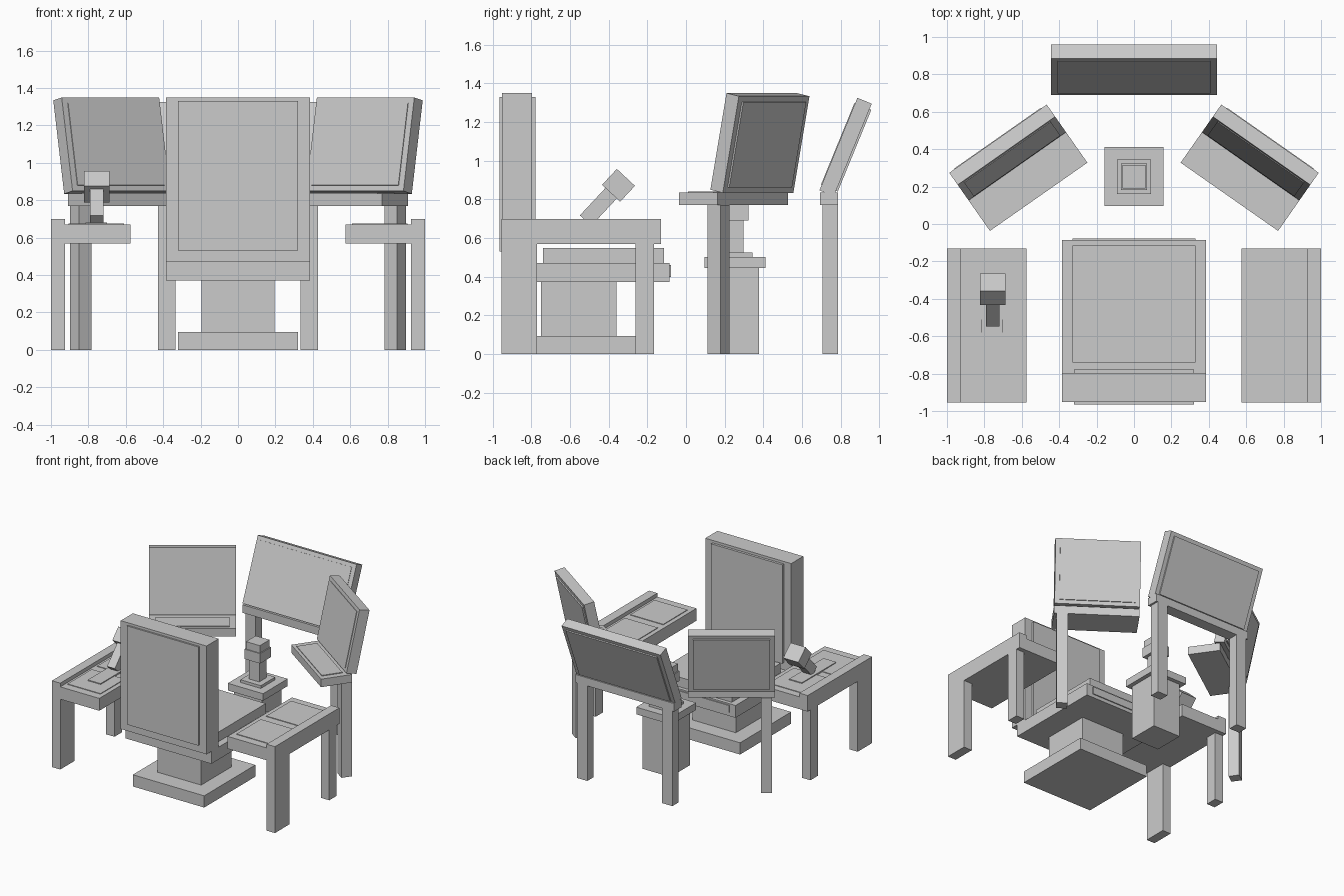
import bpy, bmesh
from math import radians
from mathutils import Matrix, Vector

if "Cube" in bpy.data.objects:
    bpy.data.objects.remove(bpy.data.objects["Cube"])


def box(name, x, y, z, m=Matrix()):
    """Box from (min, max) ranges, placed by matrix m."""
    bm = bmesh.new()
    bmesh.ops.create_cube(bm, size=1)
    for v in bm.verts:
        p = [(r[0] + r[1]) / 2 + c * (r[1] - r[0]) for r, c in zip((x, y, z), v.co)]
        v.co = m @ Vector(p)
    me = bpy.data.meshes.new(name)
    bm.to_mesh(me)
    bm.free()
    ob = bpy.data.objects.new(name, me)
    bpy.context.collection.objects.link(ob)
    return ob


def mirrored(s, a, b):
    """x range on side s."""
    return (a, b) if s > 0 else (-b, -a)


def tilted_screen(name, m, half, length, y, z, tilt):
    """Leaning slab with a display plate in front and a cover plate behind."""
    t = m @ Matrix.Translation((0, y, z)) @ Matrix.Rotation(-tilt, 4, 'X')
    box(name + "_slab", (-half, half), (0, 0.08), (0, length), t)
    w = half - 0.035
    box(name + "_display", (-w, w), (-0.004, 0.01), (0.03, length - 0.03), t)
    box(name + "_back_cover", (-w, w), (0.07, 0.09), (0.03, length - 0.03), t)


# Chair
box("chair_base", (-0.32, 0.32), (-0.89, -0.235), (0, 0.095))
box("chair_pedestal", (-0.195, 0.195), (-0.75, -0.36), (0.095, 0.375))
box("seat_frame", (-0.385, 0.385), (-0.89, -0.085), (0.372, 0.472))
box("seat_front_trim", (-0.33, 0.33), (-0.1, -0.077), (0.40, 0.46))
box("seat_cushion", (-0.33, 0.33), (-0.74, -0.115), (0.472, 0.55))
box("backrest", (-0.385, 0.385), (-0.952, -0.797), (0.472, 1.35))
box("backrest_pad", (-0.32, 0.32), (-0.80, -0.777), (0.53, 1.33))
box("backrest_rear_panel", (-0.32, 0.32), (-0.965, -0.95), (0.53, 1.33))

# Side consoles with outer rail, legs and button panels
for side, s in (("left", -1), ("right", 1)):
    outer = mirrored(s, 0.925, 1.0)
    box(side + "_console_top", mirrored(s, 0.575, 1.0), (-0.955, -0.13), (0.57, 0.67))
    box(side + "_console_rail", outer, (-0.955, -0.13), (0.66, 0.70))
    box(side + "_console_front_leg", outer, (-0.955, -0.77), (0, 0.57))
    box(side + "_console_rear_leg", outer, (-0.26, -0.165), (0, 0.57))
    for i, y in enumerate(((-0.89, -0.58), (-0.51, -0.19))):
        box(f"{side}_console_panel_{i}", mirrored(s, 0.61, 0.905), y, (0.665, 0.675))

# Lever on the left console
box("lever_plate", (-0.815, -0.70), (-0.76, -0.32), (0.665, 0.682))
lever = Matrix.Translation((-0.755, -0.349, 0.873)) @ Matrix.Rotation(radians(-43), 4, 'X')
box("lever_stick", (-0.035, 0.035), (-0.04, 0.04), (-0.25, 0), lever)
box("lever_handle", (-0.068, 0.068), (-0.064, 0.064), (-0.056, 0.056), lever)

# Central control column: (half width, bottom, top)
for name, h, z0, z1 in (("column_body", 0.125, 0, 0.445),
                        ("column_plate", 0.158, 0.445, 0.503),
                        ("column_collar", 0.092, 0.503, 0.525),
                        ("column_stem", 0.045, 0.525, 0.69),
                        ("column_grip", 0.07, 0.69, 0.77),
                        ("column_cap", 0.062, 0.77, 0.83)):
    box(name, (-h, h), (0.253 - h, 0.253 + h), (z0, z1))

# Rear screen on two legs
tilted_screen("rear_screen", Matrix(), 0.443, 0.517, 0.69, 0.847, radians(22.3))
box("rear_screen_beam", (-0.443, 0.443), (0.692, 0.785), (0.77, 0.835))
for side, s in (("left", -1), ("right", 1)):
    box(f"rear_screen_{side}_leg", mirrored(s, 0.335, 0.427), (0.705, 0.785), (0, 0.77))

# Angled side screens with a keyboard tray and one outer leg
for side, s in (("left", -1), ("right", 1)):
    m = Matrix.Translation((s * 0.73, 0.46, 0)) @ Matrix.Rotation(radians(-35 * s), 4, 'Z')
    tilted_screen(side + "_screen", m, 0.318, 0.51, -0.185, 0.85, radians(11.5))
    box(side + "_tray", (-0.318, 0.318), (-0.384, -0.14), (0.77, 0.835), m)
    box(side + "_keyboard", (-0.27, 0.27), (-0.36, -0.20), (0.83, 0.841), m)
    box(side + "_screen_leg", mirrored(s, 0.217, 0.299), (-0.217, -0.135), (0, 0.77), m)
